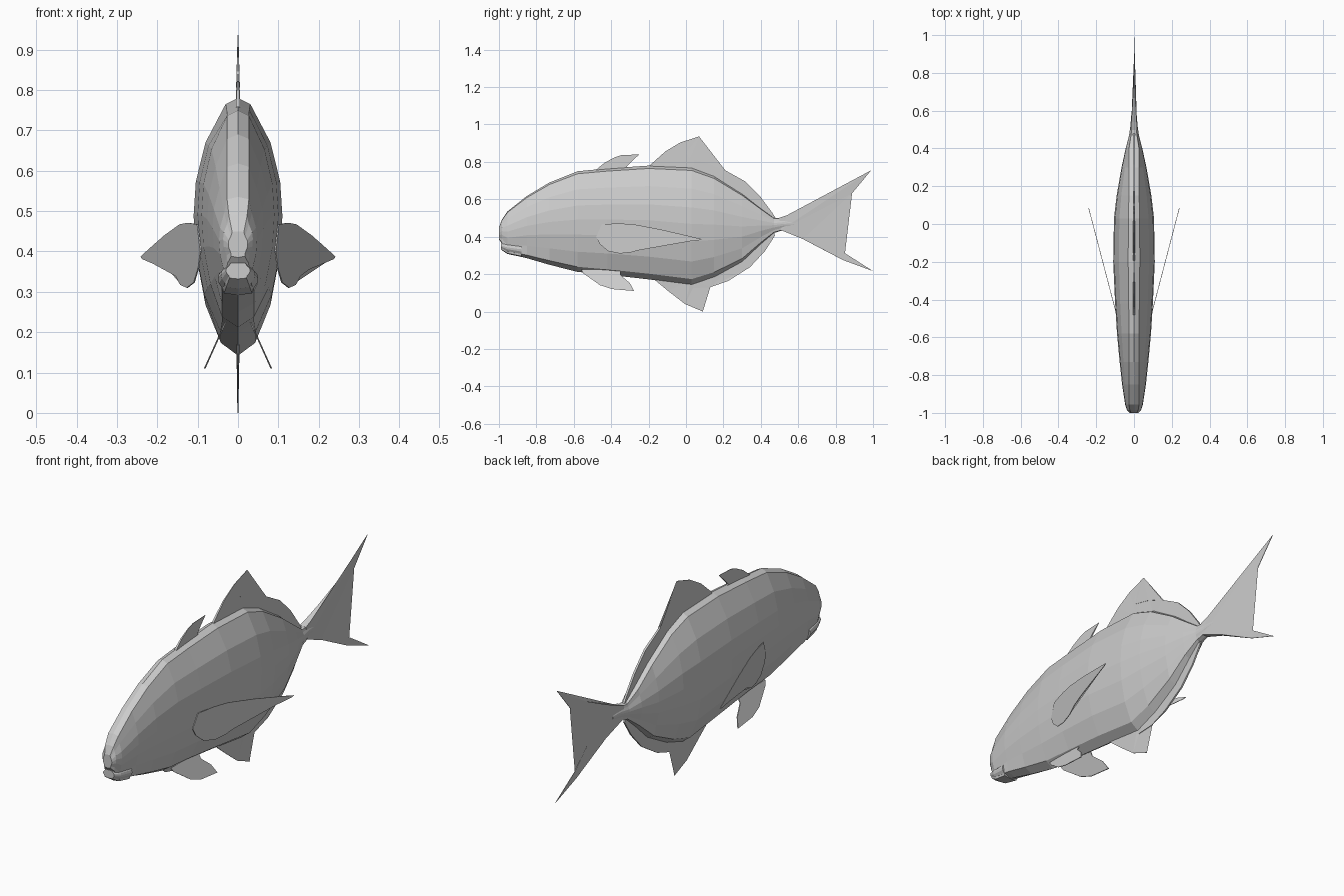
import bpy, bmesh

# Half cross-section: (share of half width, share of height), bottom to top
SECTION = [(0, 0), (.40, .05), (.76, .20), (.95, .37), (1, .52),
           (.95, .66), (.73, .82), (.28, .975), (0, 1)]


def finish(name, bm):
    bmesh.ops.recalc_face_normals(bm, faces=bm.faces)
    mesh = bpy.data.meshes.new(name)
    bm.to_mesh(mesh)
    bm.free()
    ob = bpy.data.objects.new(name, mesh)
    bpy.context.collection.objects.link(ob)
    return ob


def loft(name, stations):
    """Skin faceted rings; each station is (y, bottom z, top z, half width)."""
    bm = bmesh.new()
    rings = []
    for y, lo, hi, w in stations:
        half = []
        for i, (fx, fz) in enumerate(SECTION):
            x = fx * w
            if i == 1:
                x = max(x, min(.04, .7 * w))
            if i == 7:
                x = max(x, min(.027, .6 * w))
            half.append((x, y, lo + fz * (hi - lo)))
        full = half + [(-x, y, z) for x, y, z in half[-2:0:-1]]
        rings.append([bm.verts.new(p) for p in full])
    n = len(rings[0])
    for a, b in zip(rings, rings[1:]):
        for i in range(n):
            j = (i + 1) % n
            bm.faces.new((a[i], a[j], b[j], b[i]))
    bm.faces.new(rings[0])
    bm.faces.new(rings[-1])
    return finish(name, bm)


def fin(name, outline, half, centre=lambda y, z: 0, side=1):
    """Thin blade from a (y, z) outline; half and centre give its x thickness and place."""
    bm = bmesh.new()
    a, b = [[bm.verts.new((side * centre(y, z) + s * half(y, z), y, z))
             for y, z in outline] for s in (-1, 1)]
    n = len(a)
    caps = [bm.faces.new(a), bm.faces.new(b[::-1])]
    for i in range(n):
        j = (i + 1) % n
        bm.faces.new((a[i], b[i], b[j], a[j]))
    bmesh.ops.triangulate(bm, faces=caps)
    return finish(name, bm)


# Body, nose to tail root
loft("body", [
    (-1.0, .385, .45, .024), (-.985, .365, .49, .037), (-.955, .31, .535, .047),
    (-.85, .285, .618, .063), (-.73, .25, .69, .076), (-.58, .212, .75, .09),
    (-.42, .197, .765, .10), (-.2, .172, .78, .11), (.03, .142, .77, .106),
    (.15, .183, .725, .092), (.30, .265, .63, .066), (.40, .36, .552, .044),
    (.47, .42, .50, .026), (.52, .435, .50, .019), (.58, .45, .49, .014)])

# Lower jaw
loft("lower_jaw", [(-.99, .332, .372, .03), (-.955, .308, .375, .042),
                   (-.88, .292, .37, .05)])

# Tail fin
fin("tail_fin", [
    (.497, .50), (.54, .515), (.626, .552), (.77, .62), (.99, .755), (.888, .632),
    (.80, .547), (.733, .483), (.727, .43), (.76, .392), (.85, .312), (1.0, .216),
    (.84, .275), (.717, .339), (.626, .387), (.508, .435)],
    lambda y, z: max(.0012, .017 - (y - .5) * .065))

# Dorsal fins
fin("front_dorsal_fin", [
    (-.50, .74), (-.476, .762), (-.433, .797), (-.38, .825), (-.345, .836),
    (-.25, .84), (-.29, .803), (-.315, .776), (-.30, .74)],
    lambda y, z: max(.001, .006 - (z - .75) * .06))
fin("rear_dorsal_fin", [
    (-.2, .76), (-.19, .785), (-.11, .856), (-.03, .904), (.07, .936), (.02, .883),
    (.0, .845), (.02, .819), (.11, .797), (.21, .755), (.316, .696), (.396, .616),
    (.46, .53), (.485, .49), (.40, .52), (.30, .60), (.15, .69), (.03, .745)],
    lambda y, z: .005 if z < .8 else max(.001, .005 - (z - .8) * .04))

# Anal fin
fin("anal_fin", [
    (-.17, .19), (-.166, .168), (-.096, .11), (-.005, .04), (.09, .0), (.043, .05),
    (.02, .104), (.037, .125), (.13, .13), (.225, .163), (.342, .237), (.422, .323),
    (.475, .405), (.47, .44), (.40, .39), (.30, .30), (.15, .21), (.03, .17)],
    lambda y, z: .004 if z > .13 else .0015)

# Paired fins
for label, side in (("right", 1), ("left", -1)):
    fin(label + "_pectoral_fin", [
        (-.48, .40), (-.45, .467), (-.36, .471), (-.283, .467), (-.14, .44),
        (.02, .403), (.085, .387), (.07, .381), (-.03, .37), (-.166, .355),
        (-.246, .339), (-.29, .317), (-.353, .310), (-.417, .323), (-.46, .36)],
        lambda y, z: .0015, lambda y, z: .1 + (y + .45) * .262, side)
    fin(label + "_pelvic_fin", [
        (-.56, .225), (-.55, .205), (-.46, .141), (-.396, .12), (-.278, .11),
        (-.30, .152), (-.35, .195), (-.35, .225)],
        lambda y, z: .002, lambda y, z: .042 + (.2 - z) * .45, side)
